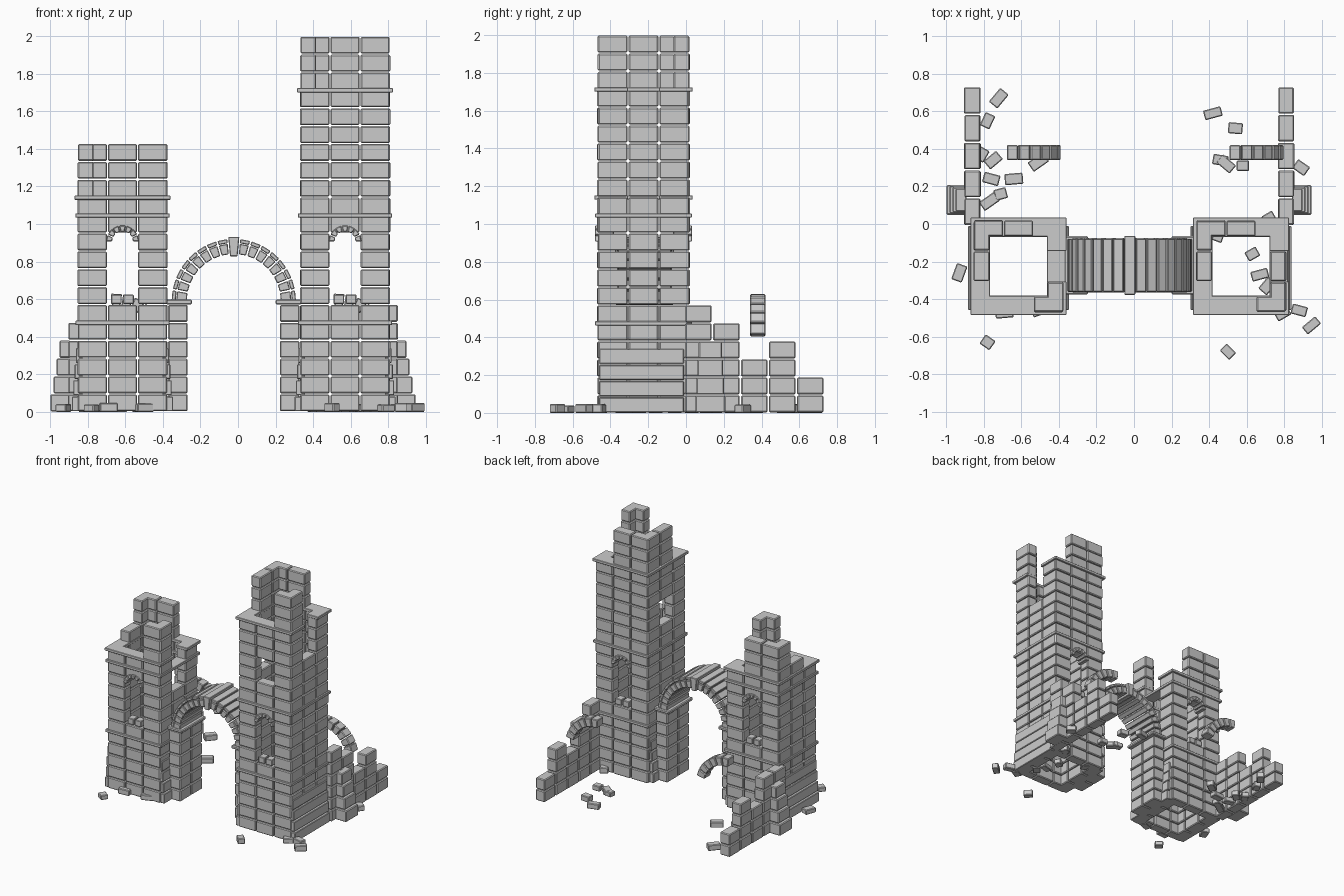
import bpy, bmesh, random
from math import sin, cos, pi, radians
from mathutils import Matrix, Vector

if "Cube" in bpy.data.objects:
    bpy.data.objects.remove(bpy.data.objects["Cube"])

random.seed(4)
C = 2.0 / 21          # course height
T = 0.088             # wall thickness
GAP = 0.003


def box(bm, x0, x1, y0, y1, z0, z1, gap=GAP):
    s = Vector((x1 - x0 - 2 * gap, y1 - y0 - 2 * gap, z1 - z0 - 2 * gap))
    m = Matrix.Translation(((x0 + x1) / 2, (y0 + y1) / 2, (z0 + z1) / 2))
    bmesh.ops.create_cube(bm, size=1, matrix=m @ Matrix.Diagonal(s).to_4x4())


def voussoir(bm, cx, cz, r0, r1, a0, a1, y0, y1, gap=0.004):
    """Wedge stone of an arch in the xz plane."""
    pts = []
    for r, a in ((r0, a0 + gap / r0), (r1, a0 + gap / r1), (r1, a1 - gap / r1), (r0, a1 - gap / r0)):
        pts.append((cx + r * cos(a), cz + r * sin(a)))
    f = [bm.verts.new((x, y0, z)) for x, z in pts]
    b = [bm.verts.new((x, y1, z)) for x, z in pts]
    bm.faces.new(f)
    bm.faces.new(b[::-1])
    for i in range(4):
        j = (i + 1) % 4
        bm.faces.new((f[j], f[i], b[i], b[j]))


def finish(name, bm, bevel=0.006):
    bmesh.ops.recalc_face_normals(bm, faces=bm.faces)
    me = bpy.data.meshes.new(name)
    bm.to_mesh(me)
    bm.free()
    ob = bpy.data.objects.new(name, me)
    bpy.context.collection.objects.link(ob)
    mod = ob.modifiers.new("worn_edges", 'BEVEL')
    mod.width, mod.segments = bevel, 1
    return ob


Y0, Y1 = -0.47, 0.02


def tower(name, x0, x1, ledge, slits, left_mid_top):
    xc = (x0 + x1) / 2
    top = ledge + 3

    def keep(wall, i, c):
        if i == 1 and wall in ('front', 'back') and 6 <= c <= 9:
            return False                                  # windows
        if slits and i == 1 and wall in ('front', 'left') and c in (13, 14):
            return False                                  # upper openings
        if wall == 'right' and i == 1 and c >= ledge - 3:
            return False                                  # breach
        if c >= ledge:                                    # ruined crown
            return {'front': i == 2, 'right': i == 0, 'back': i < 2,
                    'left': i == 2 or (i == 1 and c < left_mid_top)}[wall]
        return True

    # block walls
    bm = bmesh.new()
    w, d = (x1 - x0) / 3, (Y1 - Y0) / 3
    for c in range(top):
        z0, z1 = c * C, (c + 1) * C
        for i in range(3):
            j = random.uniform(0, 0.004)
            xa, xb = x0 + i * w, x0 + (i + 1) * w
            ya, yb = Y0 + i * d + 0.004 * (i == 0), Y0 + (i + 1) * d - 0.004 * (i == 2)
            if keep('front', i, c):
                box(bm, xa, xb, Y0 - j, Y0 + T, z0, z1)
            if keep('back', i, c):
                box(bm, xa, xb, Y1 - T, Y1 + j, z0, z1)
            if keep('left', i, c):
                box(bm, x0 - j, x0 + T, ya, yb, z0, z1)
            if keep('right', i, c):
                box(bm, x1 - T, x1 + j, ya, yb, z0, z1)
    finish(name + "_walls", bm)

    # string courses and top ledge
    bm = bmesh.new()
    for c in (5, 11, ledge):
        o = 0.015 if c == ledge else 0.011
        z0, z1 = c * C - 0.014, c * C + 0.009
        box(bm, x0 - o, x1 + o, Y0 - o, Y0 + T, z0, z1, 0)
        box(bm, x0 - o, x1 + o, Y1 - T, Y1 + o, z0, z1, 0)
        box(bm, x0 - o, x0 + T, Y0, Y1, z0, z1, 0)
        if c == ledge:
            box(bm, x1 - T, x1 + o, Y0, Y0 + d, z0, z1, 0)
            box(bm, x1 - T, x1 + o, Y1 - d, Y1, z0, z1, 0)
        else:
            box(bm, x1 - T, x1 + o, Y0, Y1, z0, z1, 0)
    finish(name + "_bands", bm, 0.003)

    # battered base slabs on both sides
    bm = bmesh.new()
    for k in range(4):
        o = 0.032 - 0.007 * k
        z0 = k * 0.086
        box(bm, x0 - o, x0 + 0.03, Y0 + 0.008, -0.008, z0, z0 + 0.084)
        box(bm, x1 - 0.03, x1 + o, Y0 + 0.008, -0.008, z0, z0 + 0.084)
    finish(name + "_base_slabs", bm, 0.004)

    # window heads and sill stones, front and back
    bm = bmesh.new()
    for ya, yb in ((Y0 - 0.012, Y0 + T), (Y1 - T, Y1 + 0.012)):
        for k in range(7):
            voussoir(bm, xc, 0.905, 0.056, 0.088, k * pi / 7, (k + 1) * pi / 7, ya, yb, 0.002)
        for s in (-1, 1):
            box(bm, xc + s * 0.033 - 0.031, xc + s * 0.033 + 0.031, ya + 0.015, yb - 0.015,
                6 * C, 6 * C + 0.055)
    finish(name + "_window_stones", bm, 0.004)


tower("left_tower", -0.855, -0.375, 12, False, 13)
tower("right_tower", 0.33, 0.81, 18, True, 21)

# gate piers with impost slabs
AX, AZ, AY0, AY1 = -0.0225, 0.59, -0.365, -0.075
bm = bmesh.new()
for s in (-1, 1):
    a, b = sorted((AX + s * 0.2425, AX + s * 0.3525))
    for c in range(6):
        for k in range(2):
            ym = (AY0 + AY1) / 2
            box(bm, a, b, (AY0, ym)[k], (ym, AY1)[k], c * C, (c + 1) * C)
    a, b = sorted((AX + s * 0.222, AX + s * 0.36))
    box(bm, a, b, AY0 - 0.01, AY1 + 0.01, 6 * C, 6 * C + 0.026, 0)
finish("gate_piers", bm)

# gate arch: voussoirs, thin outer ring, keystone
bm = bmesh.new()
N = 17
for k in range(N):
    a0, a1 = k * pi / N, (k + 1) * pi / N
    if k == N // 2:
        voussoir(bm, AX, AZ, 0.238, 0.343, a0, a1, AY0 - 0.012, AY1 + 0.012, 0.002)
        continue
    voussoir(bm, AX, AZ, 0.25, 0.306, a0, a1, AY0, AY1)
    voussoir(bm, AX, AZ, 0.309, 0.331, a0, a1, AY0 + 0.004, AY1 - 0.004)
finish("gate_arch", bm, 0.004)

# broken arch fragments behind the towers
bm = bmesh.new()
for cx in (-0.652, 0.533):
    for k in range(6):
        a = radians(12 + 14 * k)
        voussoir(bm, cx, 0.36, 0.2, 0.27, a, a + radians(14), 0.34, 0.42, 0.003)
finish("broken_arches", bm, 0.005)

# ruined curtain walls (courses left in each stack, front to back)
for name, x0, x1, stacks in (("left_curtain_wall", -0.905, -0.817, (5, 5, 3, 4, 2)),
                             ("right_curtain_wall", 0.767, 0.853, (6, 5, 3, 4, 2))):
    bm = bmesh.new()
    for i, n in enumerate(stacks):
        y0 = -0.007 + i * 0.148
        for c in range(n):
            j = random.uniform(0, 0.004)
            box(bm, x0 - j, x1 + j, y0, y0 + 0.146, c * C, (c + 1) * C)
    finish(name, bm)

# stepped buttresses on the outer sides
bm = bmesh.new()
for xin, xout in ((-0.89, -1.0), (0.84, 0.947)):
    s = 1 if xout > 0 else -1
    for c in range(4):
        a, b = sorted((xin, xout - s * 0.016 * c))
        box(bm, a, b, 0.047 + 0.006 * c, 0.21 - 0.006 * c, c * C, (c + 1) * C, 0.002)
finish("buttresses", bm)

# fallen rubble: x, y, turn in degrees
rubble = [(-.72, .67, 50), (-.78, .55, 65), (-.75, .34, 40), (-.76, .24, -15), (-.64, .24, 5),
          (-.51, .33, 35), (-.71, .16, 15), (-.77, .12, 35), (-.81, .37, 60), (-.93, -.26, 70),
          (-.78, -.63, -35), (-.69, -.475, 5), (-.5, -.455, 20), (.42, .59, 15), (.54, .51, -5),
          (.46, .34, -10), (.58, .31, 0), (.49, .32, -40), (.89, .3, -35), (.72, .03, 30),
          (.63, -.16, 30), (.67, -.27, 15), (.71, -.33, 50), (.45, -.06, 70), (.88, -.46, -15),
          (.945, -.54, 40), (.5, -.68, -45), (.79, -.475, 30)]
bm = bmesh.new()
for x, y, a in rubble:
    s = Vector((random.uniform(.065, .1), random.uniform(.05, .06), random.uniform(.038, .048)))
    m = Matrix.Translation((x, y, s.z / 2)) @ Matrix.Rotation(radians(a), 4, 'Z')
    bmesh.ops.create_cube(bm, size=1, matrix=m @ Matrix.Diagonal(s).to_4x4())
finish("rubble", bm, 0.005)
